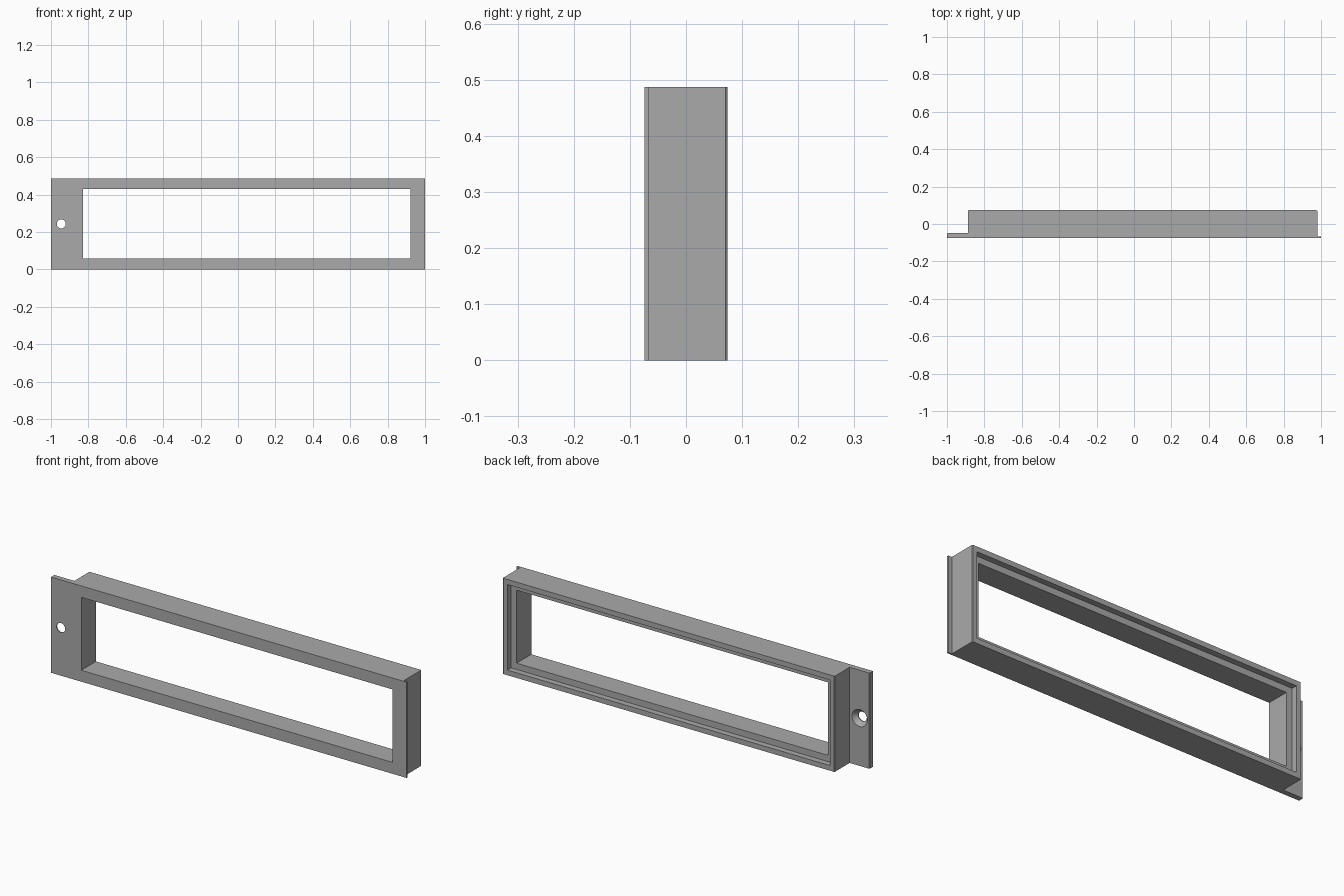
import bpy, bmesh, math
from mathutils import Matrix, Vector

cube = bpy.data.objects.get("Cube")
if cube:
    bpy.data.objects.remove(cube, do_unlink=True)

HEIGHT = 0.487
FRONT, BACK = -0.074, 0.074
LEFT, RIGHT = 0.98, -0.888      # ends of the deep box
FLANGE_BACK = -0.047
CHAMFER = 0.004

grey = bpy.data.materials.new("plain grey")
grey.use_nodes = True
colour = (0.4, 0.4, 0.4, 1)
grey.diffuse_color = colour
grey.node_tree.nodes["Principled BSDF"].inputs["Base Color"].default_value = colour


def make_object(name, bm):
    bmesh.ops.recalc_face_normals(bm, faces=bm.faces)
    mesh = bpy.data.meshes.new(name)
    bm.to_mesh(mesh)
    bm.free()
    mesh.materials.append(grey)
    obj = bpy.data.objects.new(name, mesh)
    bpy.context.collection.objects.link(obj)
    return obj


def box_cutter(name, inset, y0, y1):
    """Box cut through the deep part, inset equally from its four sides."""
    size = Vector((LEFT - RIGHT - 2 * inset, y1 - y0, HEIGHT - 2 * inset))
    centre = Vector(((LEFT + RIGHT) / 2, (y0 + y1) / 2, HEIGHT / 2))
    bm = bmesh.new()
    bmesh.ops.create_cube(bm, size=1, matrix=Matrix.Translation(centre) @ Matrix.Diagonal(size).to_4x4())
    return make_object(name, bm)


def round_cutter(name, r_front, r_back, y0, y1):
    """Cylinder or cone along y at the screw position."""
    bm = bmesh.new()
    place = Matrix.Translation((-0.945, (y0 + y1) / 2, HEIGHT / 2)) @ Matrix.Rotation(-math.pi / 2, 4, "X")
    bmesh.ops.create_cone(bm, cap_ends=True, segments=48, radius1=r_front,
                          radius2=r_back, depth=y1 - y0, matrix=place)
    return make_object(name, bm)


# Frame body: plan outline with screw flange and thin lip, extruded upwards
outline = [
    (-1, FRONT), (1, FRONT), (1, -0.066), (LEFT, -0.066),
    (LEFT, BACK - CHAMFER), (LEFT - CHAMFER, BACK),
    (RIGHT + CHAMFER, BACK), (RIGHT, BACK - CHAMFER),
    (RIGHT, FLANGE_BACK), (-1 + CHAMFER, FLANGE_BACK), (-1, FLANGE_BACK - CHAMFER),
]
bm = bmesh.new()
base = bm.faces.new([bm.verts.new((x, y, 0)) for x, y in outline])
extruded = bmesh.ops.extrude_face_region(bm, geom=[base])
top_verts = [v for v in extruded["geom"] if isinstance(v, bmesh.types.BMVert)]
bmesh.ops.translate(bm, verts=top_verts, vec=(0, 0, HEIGHT))
frame = make_object("bezel_frame", bm)

# Window opening, rear rebate and countersunk screw hole
cutters = [
    box_cutter("window_cutter", 0.061 - 0.003, -0.2, 0.2),
    box_cutter("rebate_cutter", 0.026, BACK - 0.03, 0.2),
    round_cutter("screw_cutter", 0.024, 0.024, -0.2, 0),
    round_cutter("countersink_cutter", 0.024, 0.044, FRONT + 0.005, FLANGE_BACK + 0.001),
]
bpy.context.view_layer.objects.active = frame
for cutter in cutters:
    cutter.hide_render = True
    cut = frame.modifiers.new(cutter.name, "BOOLEAN")
    cut.operation = "DIFFERENCE"
    cut.solver = "EXACT"
    cut.object = cutter
    bpy.ops.object.modifier_apply(modifier=cut.name)
    bpy.data.objects.remove(cutter, do_unlink=True)

# Smooth hole walls, crisp frame edges
bpy.ops.object.select_all(action="DESELECT")
frame.select_set(True)
bpy.ops.object.shade_smooth_by_angle(angle=math.radians(30))
